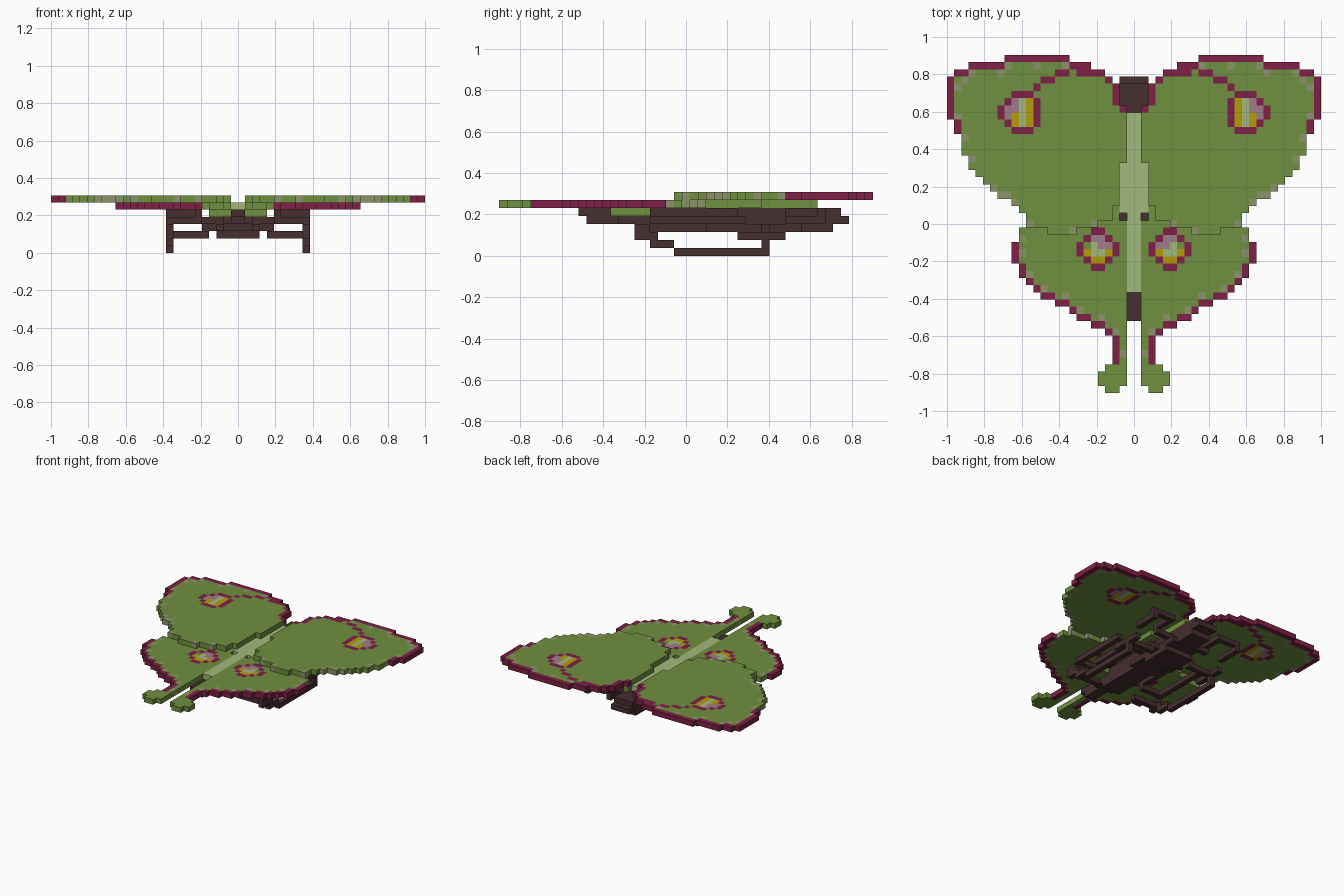
import bpy, bmesh

cube = bpy.data.objects.get("Cube")
if cube:
    bpy.data.objects.remove(cube, do_unlink=True)

V = 2 / 52            # block size
ROWS = 47             # rows run from the head (+y) to the tail (-y)


def linear(c):
    return c / 12.92 if c <= 0.04045 else ((c + 0.055) / 1.055) ** 2.4


# One material per flat colour, keyed by a letter
PALETTE = {
    "g": ("leaf_green", (112, 144, 64)),
    "m": ("magenta", (126, 32, 70)),
    "b": ("dark_brown", (70, 46, 48)),
    "l": ("pale_green", (164, 184, 124)),
    "e": ("grey_green", (140, 148, 106)),
    "y": ("yellow", (178, 156, 8)),
    "p": ("dusty_pink", (160, 124, 138)),
}
KEYS = list(PALETTE)
MATS = []
for name, rgb in PALETTE.values():
    col = (*[linear(c / 255) for c in rgb], 1)
    mat = bpy.data.materials.new(name)
    mat.diffuse_color = col
    mat.use_nodes = True
    bsdf = mat.node_tree.nodes["Principled BSDF"]
    bsdf.inputs["Base Color"].default_value = col
    bsdf.inputs["Roughness"].default_value = 0.8
    MATS.append(mat)

# Corner offsets of each block face, by outward direction
FACES = {
    (1, 0, 0): [(1, 0, 0), (1, 1, 0), (1, 1, 1), (1, 0, 1)],
    (-1, 0, 0): [(0, 0, 0), (0, 0, 1), (0, 1, 1), (0, 1, 0)],
    (0, 1, 0): [(0, 1, 0), (0, 1, 1), (1, 1, 1), (1, 1, 0)],
    (0, -1, 0): [(0, 0, 0), (1, 0, 0), (1, 0, 1), (0, 0, 1)],
    (0, 0, 1): [(0, 0, 1), (1, 0, 1), (1, 1, 1), (0, 1, 1)],
    (0, 0, -1): [(0, 0, 0), (0, 1, 0), (1, 1, 0), (1, 0, 0)],
}


def build(name, cells, sides=(1, -1)):
    """Turn {(column, row, layer): colour} into a mesh of exposed block faces."""
    vox = {}
    for (c, r, z), k in cells.items():
        for s in sides:
            vox[(c if s > 0 else -1 - c, ROWS - 1 - r, z)] = k
    bm = bmesh.new()
    verts = {}
    for (x, y, z), k in vox.items():
        for d, corners in FACES.items():
            if (x + d[0], y + d[1], z + d[2]) in vox:
                continue
            ring = []
            for a, b, c in corners:
                p = (x + a, y + b, z + c)
                if p not in verts:
                    verts[p] = bm.verts.new((p[0] * V, (p[1] - ROWS / 2) * V, p[2] * V))
                ring.append(verts[p])
            bm.faces.new(ring).material_index = KEYS.index(k)
    me = bpy.data.meshes.new(name)
    bm.to_mesh(me)
    bm.free()
    for m in MATS:
        me.materials.append(m)
    ob = bpy.data.objects.new(name, me)
    bpy.context.collection.objects.link(ob)


def box(cells, c0, c1, r0, r1, z, k="b"):
    for c in range(c0, c1 + 1):
        for r in range(r0, r1 + 1):
            cells[(c, r, z)] = k


def stamp(cells, rows, c0, r0, z):
    for j, line in enumerate(rows):
        for i, k in enumerate(line):
            if k != ".":
                cells[(c0 + i, r0 + j, z)] = k


def wing(spans, r0, z, is_border):
    """Fill row spans with green, then colour the rim by a rule."""
    cells = {}
    for j, (a, b) in enumerate(spans):
        box(cells, a, b, r0 + j, r0 + j, z, "g")
    near = [(1, 0), (-1, 0), (0, 1), (0, -1)]
    rim = {p for p in cells if any((p[0] + i, p[1] + j, z) not in cells for i, j in near)}
    for p in rim:
        if is_border(p[0], p[1]):
            cells[p] = "m"
        elif p[0] > 3 and (p[0] + 2 * p[1]) % 5 < 2:
            cells[p] = "e"
    # scattered grey blocks just inside the magenta rim
    for c, r, _ in list(cells):
        if cells[(c, r, z)] == "g" and (c + 3 * r) % 4 == 0:
            if any(cells.get((c + i, r + j, z)) == "m" for i, j in near):
                cells[(c, r, z)] = "e"
    return cells


# Forewings: inner and outer column of each row
FORE = [(9, 17), (6, 22), (4, 24), (3, 25), (2, 25), (2, 25), (2, 25), (1, 25),
        (1, 25), (1, 24), (1, 24), (1, 23), (1, 23), (1, 23), (1, 22), (2, 22),
        (2, 21), (2, 20), (2, 19), (2, 18), (2, 16), (3, 15), (3, 14), (5, 14), (8, 11)]
fore = wing(FORE, 0, 7, lambda c, r: r <= 10 if c > 8 else r <= 7)
for c, r in [(6, 2), (7, 2), (9, 2), (10, 2), (11, 3), (12, 3), (13, 4)]:
    fore[(c, r, 7)] = "m"                       # vein to the eyespot
stamp(fore, [".mmm..", "mylpm.", "mylppm", "mylypm", "mylym.", ".mmm.."], 13, 5, 7)

# Hindwings with long tails
HIND = [(2, 8), (2, 11), (1, 14), (1, 15), (1, 15), (1, 16), (1, 16), (1, 16), (1, 15),
        (1, 15), (1, 14), (1, 13), (1, 12), (1, 10), (1, 8), (1, 7), (1, 5), (1, 3),
        (1, 2), (1, 2), (1, 2), (1, 2), (1, 3), (1, 4), (1, 4), (2, 3)]
hind = wing(HIND, 21, 6, lambda c, r: 26 <= r < 43 and c > 1)
stamp(hind, ["..mm..", ".mppm.", "mpplgm", "myllym", ".myym.", "..mm.."], 2, 24, 6)
box(hind, 1, 3, 28, 32, 5, "g")                 # wing root under the abdomen

for side, s in (("left", 1), ("right", -1)):
    build(side + "_forewing", fore, (s,))
    build(side + "_hindwing", hind, (s,))

# Pale furry back, wider at the thorax, with green wing roots beside it
back = {}
box(back, 0, 0, 8, 32, 6, "l")
box(back, 1, 1, 7, 14, 6, "g")
box(back, 1, 1, 15, 21, 6, "l")
box(back, 2, 3, 14, 20, 6, "g")
build("back", back)

# Dark underbody, head and abdomen tip
body = {}
box(body, 0, 1, 4, 27, 5)
box(body, 0, 0, 28, 36, 5)
box(body, 0, 1, 3, 31, 4)
box(body, 0, 0, 32, 35, 4)
box(body, 0, 1, 5, 29, 3)
box(body, 2, 2, 9, 20, 3)
box(body, 0, 2, 11, 16, 2)
build("body", body)

# Jointed legs, stepped out and down to the ground
front_leg = {}
box(front_leg, 2, 5, 10, 10, 4)
box(front_leg, 5, 5, 6, 10, 5)
box(front_leg, 5, 9, 6, 6, 5)
box(front_leg, 9, 9, 6, 10, 4)

middle_leg = {}
box(middle_leg, 3, 4, 13, 13, 3)
box(middle_leg, 4, 9, 13, 13, 2)
box(middle_leg, 9, 9, 11, 16, 2)
box(middle_leg, 9, 9, 13, 13, 1)
box(middle_leg, 9, 9, 13, 24, 0)

hind_leg = {}
box(hind_leg, 2, 5, 17, 17, 4)
box(hind_leg, 5, 5, 17, 27, 5)
box(hind_leg, 5, 9, 27, 27, 4)
box(hind_leg, 9, 9, 16, 27, 4)
box(hind_leg, 9, 9, 28, 29, 3)
box(hind_leg, 9, 9, 27, 29, 2)
box(hind_leg, 9, 9, 25, 27, 1)
box(hind_leg, 4, 9, 28, 28, 2)

for name, leg in (("front_leg", front_leg), ("middle_leg", middle_leg), ("hind_leg", hind_leg)):
    for side, s in (("left", 1), ("right", -1)):
        build(side + "_" + name, leg, (s,))
